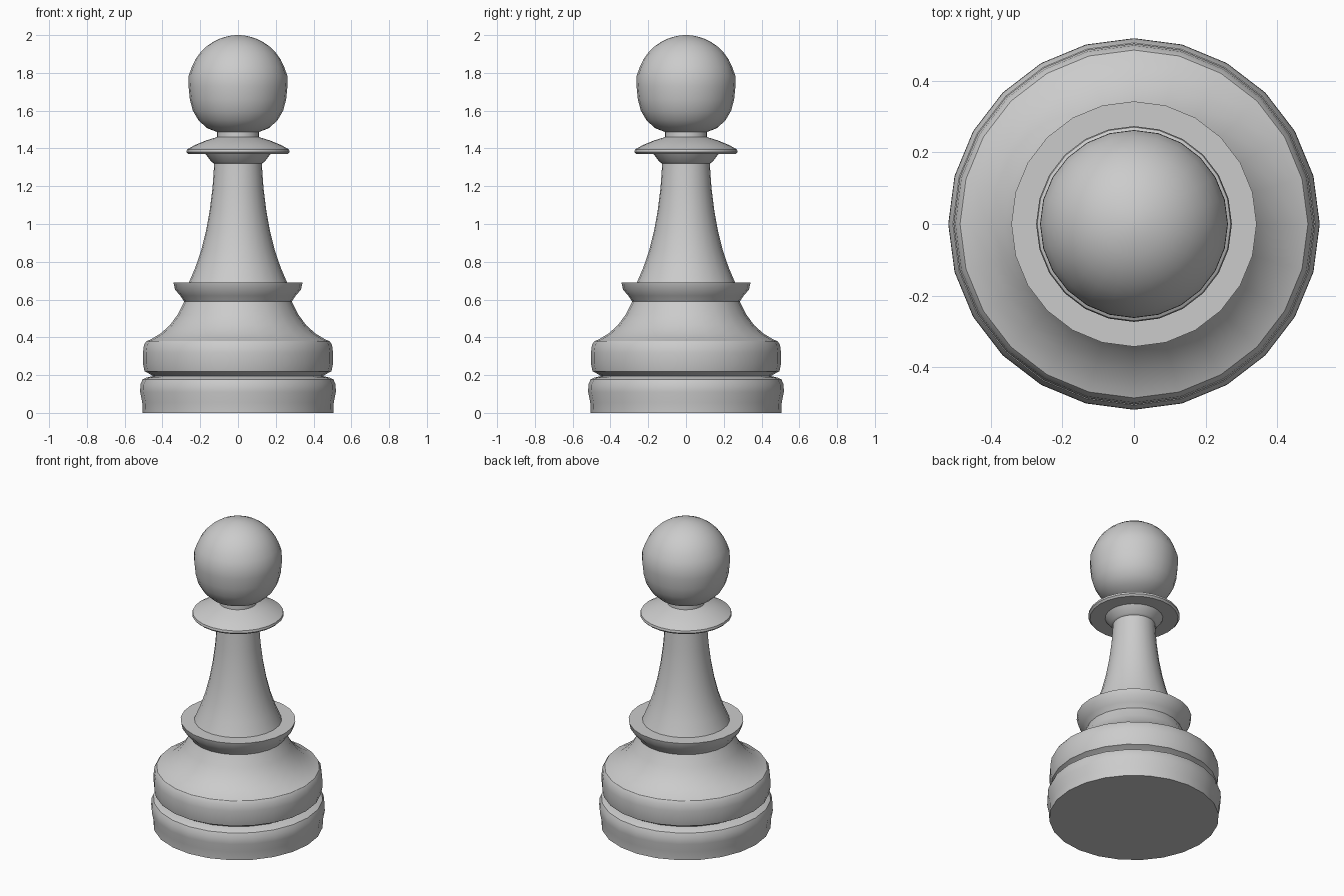
import bpy, bmesh
from math import sin, cos, pi, radians

if "Cube" in bpy.data.objects:
    bpy.data.objects.remove(bpy.data.objects["Cube"])

SIDES = 24


def lathe(name, profile):
    """Revolve (radius, height) points about z; zero radius becomes a pole."""
    bm = bmesh.new()
    rings = []
    for r, z in profile:
        n = 1 if r == 0 else SIDES
        rings.append([bm.verts.new((r * cos(2 * pi * i / SIDES),
                                    r * sin(2 * pi * i / SIDES), z))
                      for i in range(n)])
    for a, b in zip(rings, rings[1:]):
        for i in range(SIDES):
            j = (i + 1) % SIDES
            if len(a) == 1:
                bm.faces.new((a[0], b[j], b[i]))
            elif len(b) == 1:
                bm.faces.new((a[i], a[j], b[0]))
            else:
                bm.faces.new((a[i], a[j], b[j], b[i]))
    mesh = bpy.data.meshes.new(name)
    bm.to_mesh(mesh)
    bm.free()
    obj = bpy.data.objects.new(name, mesh)
    bpy.context.collection.objects.link(obj)
    bpy.ops.object.select_all(action='DESELECT')
    obj.select_set(True)
    bpy.context.view_layer.objects.active = obj
    bpy.ops.object.shade_smooth_by_angle(angle=radians(35))
    return obj


# foot with its rounded rim, up to the groove
lathe("foot", [(0, 0), (0.505, 0), (0.507, 0.055), (0.518, 0.11),
               (0.517, 0.15), (0.505, 0.178), (0.485, 0.187), (0.45, 0.195)])

# upper base ring and concave shoulder
lathe("base", [(0.45, 0.195), (0.475, 0.21), (0.495, 0.22), (0.503, 0.26),
               (0.503, 0.32), (0.498, 0.36), (0.485, 0.38), (0.46, 0.39),
               (0.41, 0.42), (0.36, 0.465), (0.32, 0.52), (0.285, 0.59)])

# flared lower collar
lathe("lower_collar", [(0.285, 0.59), (0.305, 0.62), (0.333, 0.652),
                       (0.342, 0.69), (0.26, 0.69)])

# tapering stem
lathe("stem", [(0.26, 0.69), (0.226, 0.77), (0.195, 0.86), (0.17, 0.96),
               (0.15, 1.07), (0.135, 1.19), (0.126, 1.32)])

# upper collar disc and neck
lathe("upper_collar", [(0.126, 1.32), (0.14, 1.328), (0.172, 1.37),
                       (0.262, 1.37), (0.273, 1.381), (0.27, 1.395),
                       (0.23, 1.417), (0.17, 1.442), (0.112, 1.46),
                       (0.111, 1.487)])

# ball head: squarer underside, round dome above
head = [(0.111, 1.487), (0.165, 1.508), (0.21, 1.55), (0.239, 1.60),
        (0.255, 1.66), (0.262, 1.73), (0.261, 1.785)]
for k in range(1, 8):
    t = radians(11 + 79 * k / 8)
    head.append((0.262 * cos(t), 1.738 + 0.262 * sin(t)))
head += [(0.012, 2.0), (0, 2.0)]
lathe("head", head)
